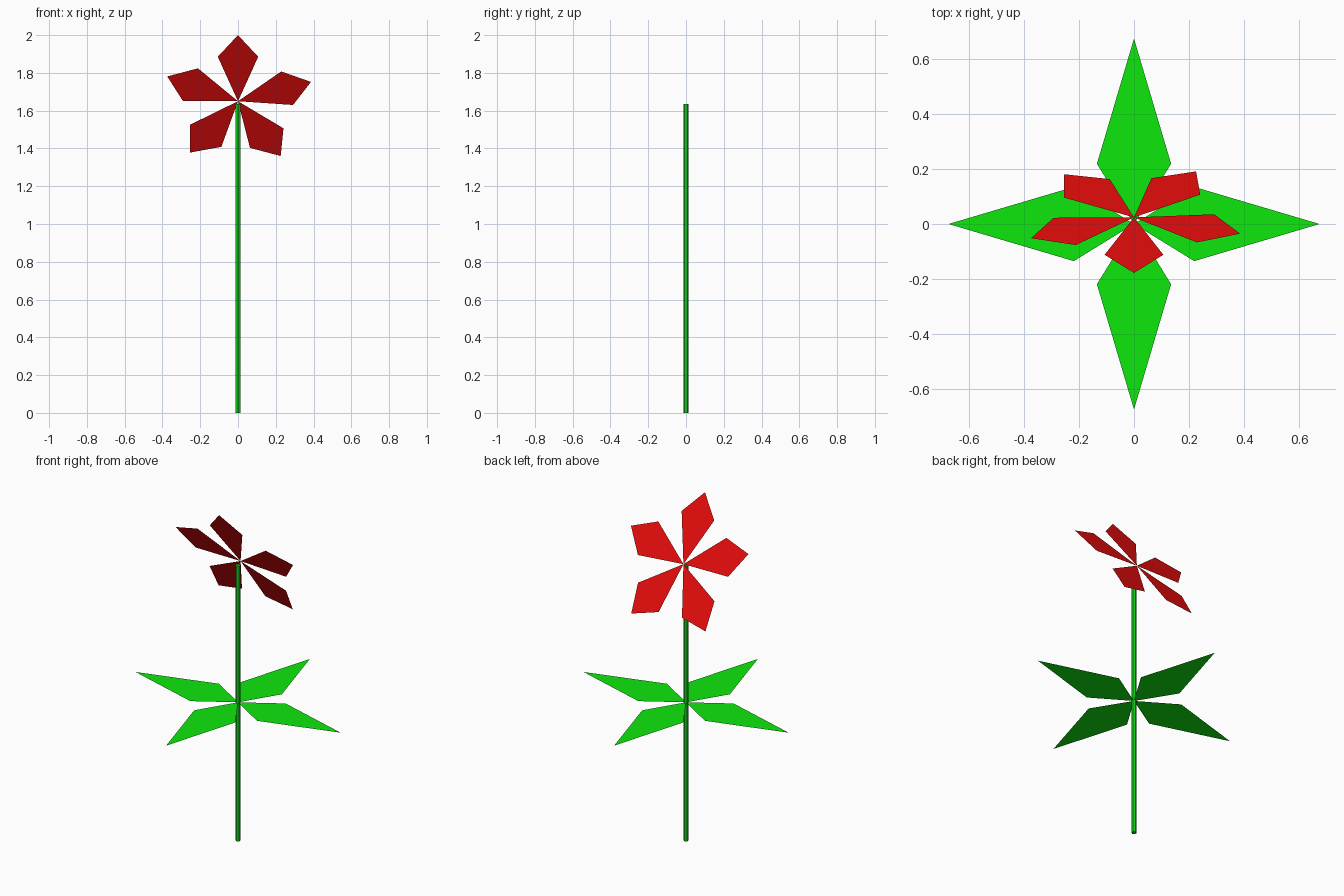
import bpy, bmesh
from math import cos, sin, radians
from mathutils import Matrix

if "Cube" in bpy.data.objects:
    bpy.data.objects.remove(bpy.data.objects["Cube"])


def material(name, rgb):
    m = bpy.data.materials.new(name)
    m.diffuse_color = (*rgb, 1)
    m.use_nodes = True
    m.node_tree.nodes["Principled BSDF"].inputs["Base Color"].default_value = m.diffuse_color
    return m


def finish(name, bm, mat):
    mesh = bpy.data.meshes.new(name)
    bm.to_mesh(mesh)
    bm.free()
    mesh.materials.append(mat)
    ob = bpy.data.objects.new(name, mesh)
    bpy.context.collection.objects.link(ob)
    return ob


def blade(name, length, wide_at, half_width, matrix, mat):
    """Flat kite pointing along local +x, facing local +z."""
    bm = bmesh.new()
    pts = [(0, 0), (wide_at, -half_width), (length, 0), (wide_at, half_width)]
    bm.faces.new([bm.verts.new((x, y, 0)) for x, y in pts])
    bm.transform(matrix)
    return finish(name, bm, mat)


red = material("petal_red", (0.8, 0.004, 0.004))
green = material("leaf_green", (0.004, 0.8, 0.004))
stem_green = material("stem_green", (0.006, 0.6, 0.01))

# Stem: thin six-sided rod with a ridge facing front
bm = bmesh.new()
H = 1.635
bmesh.ops.create_cone(bm, cap_ends=True, segments=6, radius1=0.0145,
                      radius2=0.0145, depth=H,
                      matrix=Matrix.Translation((0, 0, H / 2)))
if abs(max(v.co.y for v in bm.verts) - 0.0145) > 1e-4:
    bm.transform(Matrix.Rotation(radians(30), 4, 'Z'))
finish("stem", bm, stem_green)

# Four flat leaves around the stem
for i in range(4):
    m = Matrix.Translation((0, 0, 0.82)) @ Matrix.Rotation(radians(90 * i), 4, 'Z')
    blade(f"leaf_{i + 1}", 0.675, 0.219, 0.135, m, green)

# Five petals in a tilted plane: local x = world x, local y = up and forward
s, c = sin(radians(30)), cos(radians(30))
tilt = Matrix(((1, 0, 0, 0), (0, -s, -c, 0.024), (0, c, -s, 1.65), (0, 0, 0, 1)))
for i in range(5):
    m = tilt @ Matrix.Rotation(radians(90 - 73 * i), 4, 'Z')
    petal = blade(f"petal_{i + 1}", 0.404, 0.272, 0.107, m, red)
    # bloom faces up and back
    petal.data.flip_normals()
